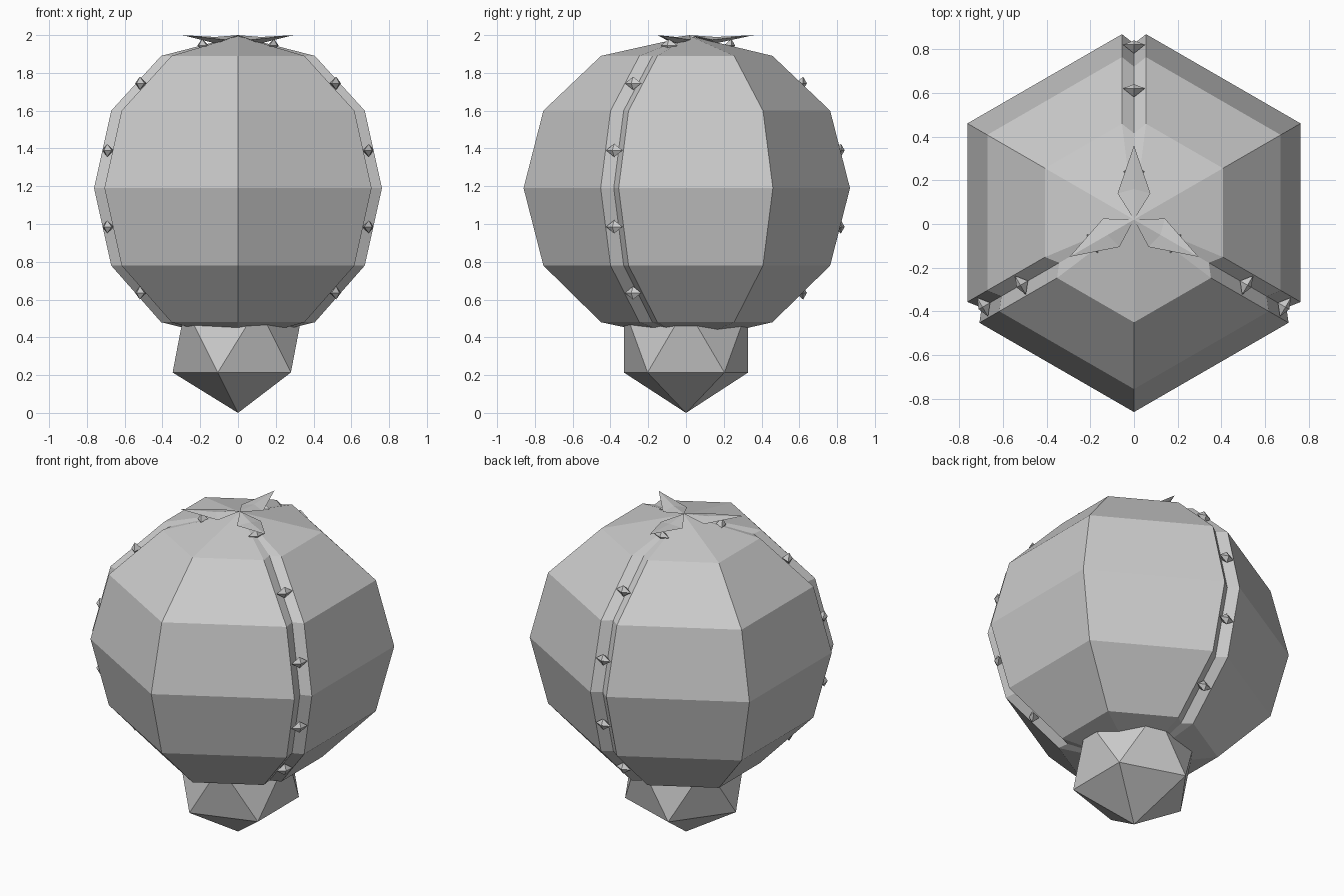
import bpy, bmesh
from math import radians, sin, cos
from mathutils import Matrix, Vector

if "Cube" in bpy.data.objects:
    bpy.data.objects.remove(bpy.data.objects["Cube"])

CY = 0.02                     # axis of the bulb in y
MID = 1.19                    # equator height
GAP, DEPTH = 0.055, 0.075     # half width and depth of the seam grooves
ROWS = [(0.47, 0.48), (0.775, 0.78), (0.88, MID), (0.775, 1.60), (0.47, 1.89)]


def polar(r, deg, z):
    return Vector((r * cos(radians(deg)), r * sin(radians(deg)), z))


def make(name, verts, faces, turn=0):
    bm = bmesh.new()
    vs = [bm.verts.new(v) for v in verts]
    for f in faces:
        bm.faces.new([vs[i] for i in f])
    bmesh.ops.recalc_face_normals(bm, faces=bm.faces[:])
    bm.transform(Matrix.Translation((0, CY, 0)) @ Matrix.Rotation(radians(turn), 4, 'Z'))
    me = bpy.data.meshes.new(name)
    bm.to_mesh(me)
    bm.free()
    ob = bpy.data.objects.new(name, me)
    bpy.context.collection.objects.link(ob)
    return ob


# Three-lobed hexagonal bulb with a V groove at each seam
verts = []
for r, z in ROWS:
    for k in range(3):
        a = 30 + 120 * k
        mid, s0, s1 = polar(r, a, z), polar(r, a - 60, z), polar(r, a + 60, z)
        t = GAP / (0.866 * r)
        verts += [polar(r - DEPTH, a - 60, z), s0.lerp(mid, t), mid, s1.lerp(mid, t)]
n = 12
faces = [(i * n + j, i * n + (j + 1) % n, (i + 1) * n + (j + 1) % n, (i + 1) * n + j)
         for i in range(len(ROWS) - 1) for j in range(n)]
last = (len(ROWS) - 1) * n
verts += [Vector((0, 0, 0.38)), Vector((0, 0, 1.995))]
for j in range(n):
    faces.append((j, (j + 1) % n, len(verts) - 2))
    faces.append((last + j, last + (j + 1) % n, len(verts) - 1))
make("pod_body", verts, faces)

# Small faceted studs bridging the grooves
OCTA = [(a, b, c) for a in (0, 1) for b in (2, 3) for c in (4, 5)]
for k in range(3):
    for r, z in [(0.22, 1.945), (0.60, 1.745), (0.80, 1.39),
                 (0.80, 0.985), (0.60, 0.635), (0.22, 0.435)]:
        c = Vector((r, 0, z))
        pts = [c + Vector(d) for d in ((0.02, 0, 0), (-0.04, 0, 0), (0, 0.05, 0),
                                       (0, -0.05, 0), (0, 0, 0.035), (0, 0, -0.035))]
        make("seam_stud", pts, OCTA, 90 + 120 * k)

# Three pointed leaves on the crown
for k in range(3):
    pts = [(0, 0, 2.0), (0.12, 0.075, 1.975), (0.34, 0, 2.0), (0.12, -0.075, 1.975),
           (0.14, 0, 1.99), (0.13, 0, 1.955)]
    fs = [(i, (i + 1) % 4, c) for c in (4, 5) for i in range(4)]
    make("crown_leaf", pts, fs, 90 + 120 * k)

# Faceted knob at the base
bpy.ops.mesh.primitive_ico_sphere_add(subdivisions=1, radius=0.387, location=(0, 0, 0.387))
bpy.context.object.name = "base_knob"
